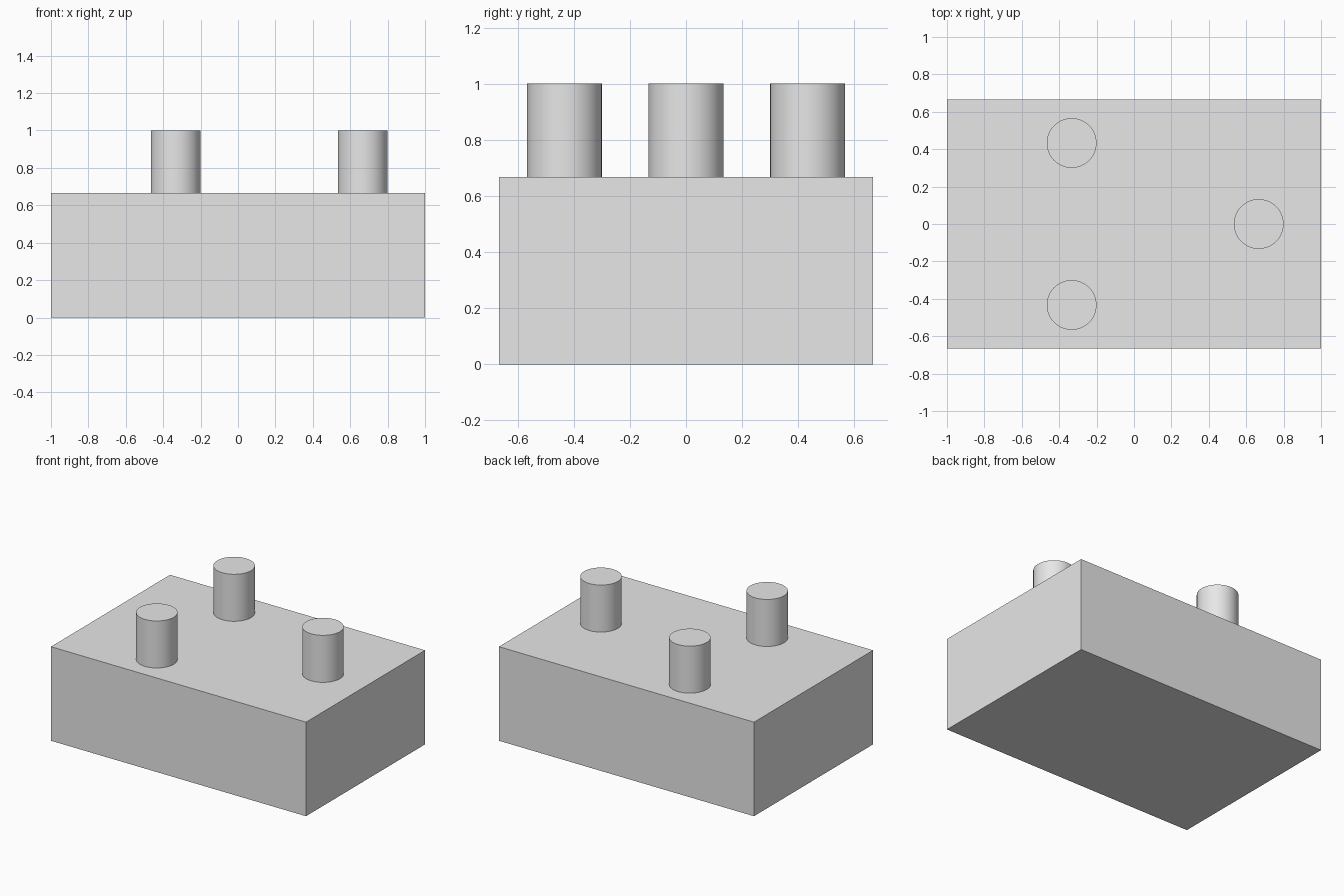
import bpy

cube = bpy.data.objects.get("Cube")
if cube:
    bpy.data.objects.remove(cube, do_unlink=True)

LENGTH, WIDTH, HEIGHT = 2.0, 4 / 3, 2 / 3
PEG_RADIUS, PEG_HEIGHT = 0.133, 1 / 3

# Single plain grey
grey = bpy.data.materials.new("light_grey")
grey.use_nodes = True
colour = (0.8, 0.8, 0.8, 1)
grey.diffuse_color = colour
grey.node_tree.nodes["Principled BSDF"].inputs["Base Color"].default_value = colour


def finish(name):
    obj = bpy.context.object
    obj.name = name
    obj.data.materials.append(grey)
    return obj


# Rectangular base block
bpy.ops.mesh.primitive_cube_add(size=1, location=(0, 0, HEIGHT / 2))
block = finish("base_block")
block.scale = (LENGTH, WIDTH, HEIGHT)
bpy.ops.object.transform_apply(location=False, rotation=False, scale=True)

# Three round pegs standing on the block
pegs = {
    "back_peg": (-1 / 3, 0.433),
    "front_peg": (-1 / 3, -0.433),
    "left_peg": (2 / 3, 0),
}
for name, (x, y) in pegs.items():
    bpy.ops.mesh.primitive_cylinder_add(
        vertices=64, radius=PEG_RADIUS, depth=PEG_HEIGHT,
        location=(x, y, HEIGHT + PEG_HEIGHT / 2))
    finish(name)
    bpy.ops.object.shade_smooth_by_angle()
